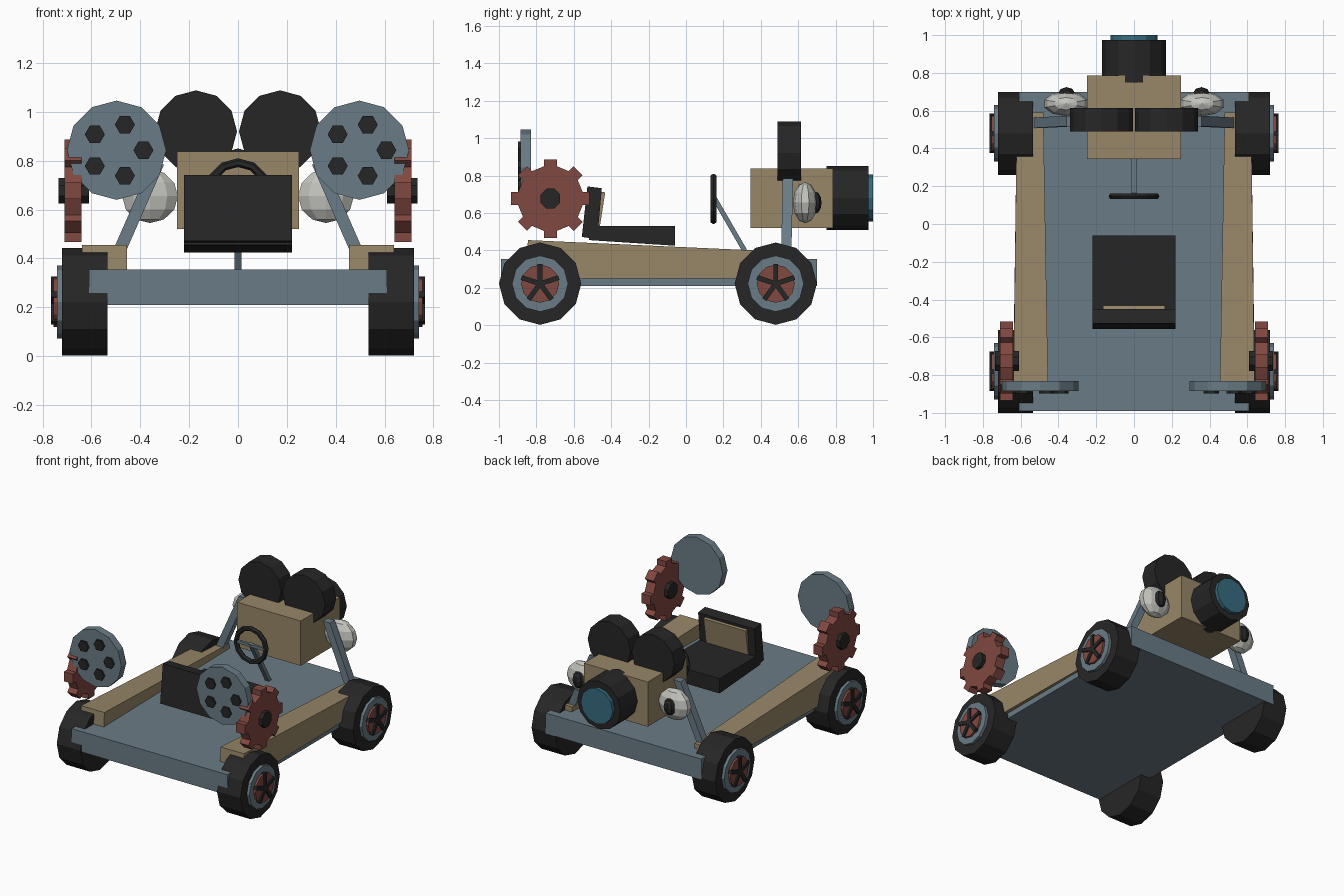
import bpy, bmesh, math
from mathutils import Vector, Matrix

if "Cube" in bpy.data.objects:
    bpy.data.objects.remove(bpy.data.objects["Cube"])


def material(name, rgb):
    m = bpy.data.materials.new(name)
    lin = [((c / 255 + 0.055) / 1.055) ** 2.4 for c in rgb]
    m.diffuse_color = (*lin, 1)
    m.use_nodes = True
    m.node_tree.nodes["Principled BSDF"].inputs["Base Color"].default_value = m.diffuse_color
    return m


BLUE = material("blue grey steel", (106, 124, 134))
TAN = material("tan wood", (152, 135, 104))
RED = material("rust red", (128, 72, 64))
BLACK = material("black rubber", (38, 38, 38))
WHITE = material("off white", (196, 196, 190))
GLASS = material("teal glass", (55, 108, 128))


def finish(name, bm, mat):
    bmesh.ops.recalc_face_normals(bm, faces=bm.faces)
    me = bpy.data.meshes.new(name)
    bm.to_mesh(me)
    bm.free()
    me.materials.append(mat)
    ob = bpy.data.objects.new(name, me)
    bpy.context.collection.objects.link(ob)
    return ob


def loft(name, a, b, mat):
    """Solid between two matching outlines."""
    bm = bmesh.new()
    va = [bm.verts.new(p) for p in a]
    vb = [bm.verts.new(p) for p in b]
    n = len(va)
    bm.faces.new(va)
    bm.faces.new(vb[::-1])
    for i in range(n):
        bm.faces.new((va[i], va[(i + 1) % n], vb[(i + 1) % n], vb[i]))
    return finish(name, bm, mat)


def box(name, x, y, z, mat):
    def ring(h):
        return [(x[0], y[0], h), (x[1], y[0], h), (x[1], y[1], h), (x[0], y[1], h)]
    return loft(name, ring(z[0]), ring(z[1]), mat)


def side_prism(name, x0, x1, yz, mat):
    return loft(name, [(x0, y, z) for y, z in yz], [(x1, y, z) for y, z in yz], mat)


def ngon(u, v, r, n, start=0.0):
    return [(u + r * math.cos(start + math.tau * i / n),
             v + r * math.sin(start + math.tau * i / n)) for i in range(n)]


def disc_x(name, x0, x1, y, z, r, n, mat, start=0.0):
    return side_prism(name, x0, x1, ngon(y, z, r, n, start), mat)


def disc_y(name, y0, y1, x, z, r, n, mat):
    pts = ngon(x, z, r, n)
    return loft(name, [(u, y0, v) for u, v in pts], [(u, y1, v) for u, v in pts], mat)


def bar(name, p, q, w, d, mat):
    """Straight bar of width w (x) and depth d (y) from p to q."""
    def ring(c):
        return [(c[0] + sx * w / 2, c[1] + sy * d / 2, c[2])
                for sx, sy in ((-1, -1), (1, -1), (1, 1), (-1, 1))]
    return loft(name, ring(p), ring(q), mat)


def ellipsoid(name, c, s, mat, u=10, v=6):
    bm = bmesh.new()
    bmesh.ops.create_uvsphere(bm, u_segments=u, v_segments=v, radius=1)
    bm.transform(Matrix.Translation(c) @ Matrix.Diagonal((*s, 1)))
    return finish(name, bm, mat)


# Chassis
box("chassis", (-0.61, 0.61), (-0.99, 0.70), (0.21, 0.355), BLUE)

for s, side in ((-1, "left"), (1, "right")):
    # Tapered side rail
    loft(side + "_rail",
         [(s * x, y, z) for x, y, z in ((0.455, -0.86, 0.25), (0.64, -0.86, 0.25),
                                        (0.638, -0.845, 0.455), (0.455, -0.845, 0.455))],
         [(s * x, 0.59, z) for x, z in ((0.48, 0.25), (0.62, 0.25), (0.62, 0.39), (0.48, 0.39))],
         TAN)

    # Wheels with rim, hub and five spokes
    for y, end in ((-0.78, "front"), (0.48, "back")):
        n = end + "_" + side
        z = 0.222
        disc_x(n + "_tyre", s * 0.535, s * 0.72, y, z, 0.22, 12, BLACK)
        disc_x(n + "_rim", s * 0.70, s * 0.74, y, z, 0.15, 12, BLUE)
        disc_x(n + "_hub", s * 0.72, s * 0.755, y, z, 0.102, 12, RED)
        for k in range(5):
            a = math.pi / 2 + math.tau * k / 5
            d, t = Vector((math.cos(a), math.sin(a))), Vector((-math.sin(a), math.cos(a)))
            c = Vector((y, z))
            side_prism(f"{n}_spoke_{k}", s * 0.74, s * 0.765,
                       [c - t * 0.013, c + d * 0.105 - t * 0.013,
                        c + d * 0.105 + t * 0.013, c + t * 0.013], BLACK)

    # Gear with eight square teeth
    gy, gz = -0.725, 0.677
    outline = []
    for k in range(8):
        a = math.tau * k / 8
        d, t = Vector((math.cos(a), math.sin(a))), Vector((-math.sin(a), math.cos(a)))
        for r, w in ((0.173, -0.034), (0.21, -0.034), (0.21, 0.034), (0.173, 0.034)):
            outline.append(Vector((gy, gz)) + d * r + t * w)
    side_prism(side + "_gear", s * 0.64, s * 0.71, outline, RED)
    disc_x(side + "_gear_hub", s * 0.61, s * 0.735, gy, gz, 0.057, 8, BLACK, math.pi / 8)

    # Punched reel
    rx, rz = s * 0.497, 0.843
    disc_y(side + "_reel", -0.885, -0.83, rx, rz, 0.203, 12, BLUE)
    for k in range(5):
        a = math.tau * k / 5
        disc_y(f"{side}_reel_hole_{k}", -0.897, -0.88, rx + 0.11 * math.cos(a),
               rz + 0.11 * math.sin(a), 0.041, 6, BLACK)

    # Film magazine on top of the camera box
    disc_y(side + "_magazine", 0.49, 0.615, s * 0.172, 0.92, 0.168, 12, BLACK)

    # Lamp with dark centre, and the strut that carries the box
    ellipsoid(side + "_lamp", (s * 0.36, 0.637, 0.655), (0.12, 0.066, 0.11), WHITE)
    ellipsoid(side + "_lamp_centre", (s * 0.357, 0.69, 0.655), (0.045, 0.035, 0.06), BLACK, 8, 6)
    bar(side + "_strut", (s * 0.525, 0.535, 0.34), (s * 0.33, 0.545, 0.785), 0.055, 0.055, BLUE)

# Camera box and lens
box("camera_box", (-0.25, 0.25), (0.345, 0.785), (0.52, 0.837), TAN)
disc_y("lens_barrel", 0.75, 0.975, 0, 0.68, 0.17, 12, BLACK)
disc_y("lens_glass", 0.96, 1.0, 0, 0.68, 0.125, 12, GLASS)

# Seat
side_prism("seat_cushion", -0.22, 0.22,
           [(-0.52, 0.455), (-0.06, 0.425), (-0.06, 0.53), (-0.50, 0.53)], BLACK)
side_prism("seat_back", -0.22, 0.22,
           [(-0.557, 0.472), (-0.475, 0.46), (-0.45, 0.732), (-0.527, 0.742)], BLACK)
side_prism("seat_panel", -0.165, 0.165,
           [(-0.48, 0.53), (-0.46, 0.53), (-0.432, 0.71), (-0.46, 0.715)], TAN)

# Steering wheel: ring, crossbar and column
bm = bmesh.new()
ring = []
for i in range(12):
    a = math.tau * i / 12
    ring.append([bm.verts.new(((0.117 + u) * math.cos(a), 0.147 + v, 0.675 + (0.117 + u) * math.sin(a)))
                 for u, v in ngon(0, 0, 0.018, 6)])
for i in range(12):
    for j in range(6):
        p, q = ring[i], ring[(i + 1) % 12]
        bm.faces.new((p[j], p[(j + 1) % 6], q[(j + 1) % 6], q[j]))
finish("steering_wheel", bm, BLACK)
box("steering_crossbar", (-0.11, 0.11), (0.138, 0.156), (0.665, 0.685), BLUE)
bar("steering_column", (0, 0.345, 0.345), (0, 0.148, 0.685), 0.03, 0.03, BLUE)
